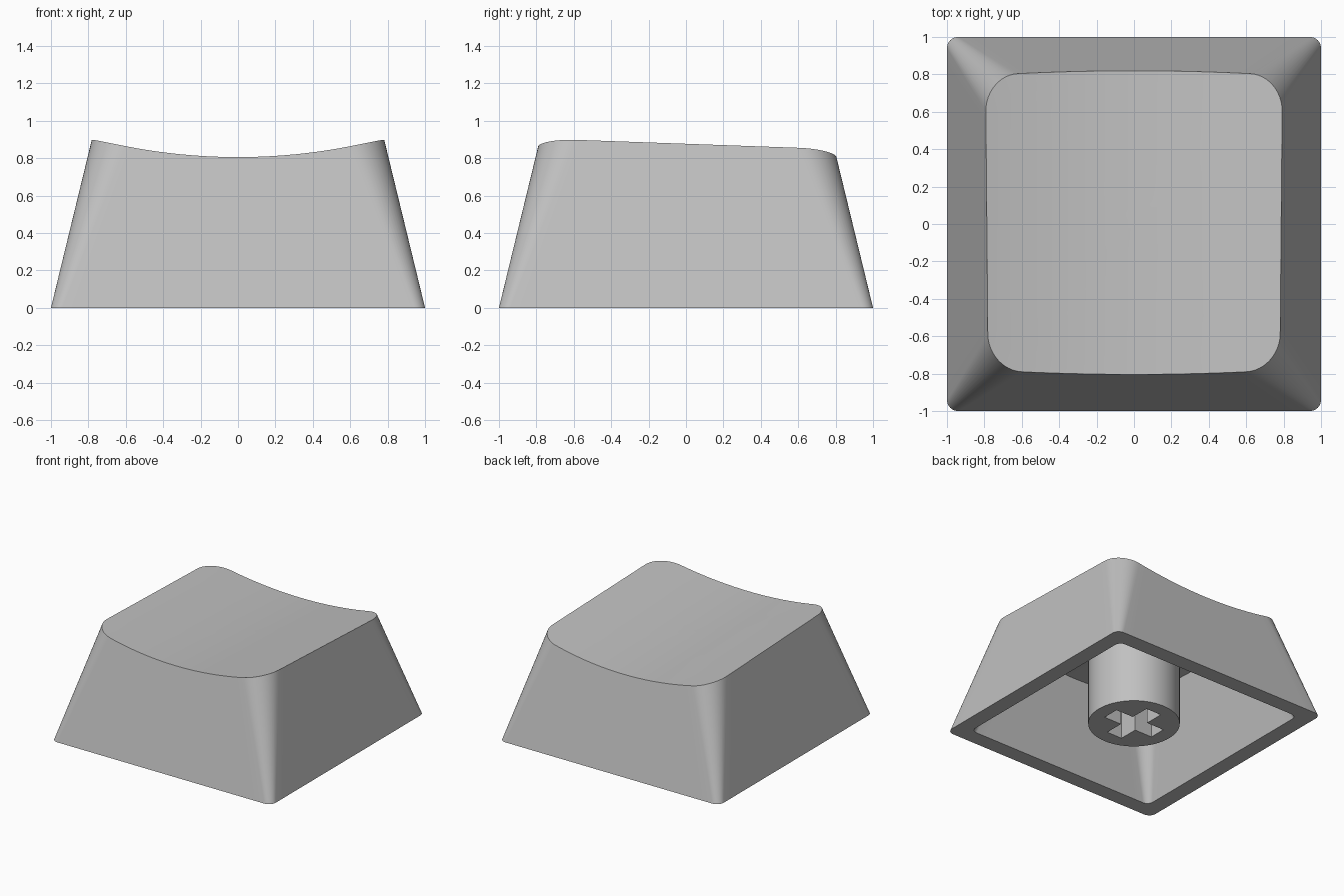
import bpy, bmesh, math
from mathutils import Vector

cube = bpy.data.objects.get("Cube")
if cube:
    bpy.data.objects.remove(cube, do_unlink=True)

# One plain grey plastic
grey = bpy.data.materials.new("light_grey_plastic")
grey.use_nodes = True
colour = (0.53, 0.53, 0.53, 1)
grey.diffuse_color = colour
bsdf = next(n for n in grey.node_tree.nodes if n.type == 'BSDF_PRINCIPLED')
bsdf.inputs["Base Color"].default_value = colour
bsdf.inputs["Roughness"].default_value = 0.6

ARC, SIDE = 12, 20            # segments per corner and per straight side
SCOOP_R = 3.09                # radius of the dished top


def dish(x, y):
    """Height of the dished, slightly tilted top."""
    return 0.775 + SCOOP_R - math.sqrt(SCOOP_R ** 2 - x * x) - 0.038 * y


def ring(z):
    """Rounded square cross-section of the tapering body at height z."""
    half, r = 1 - 0.243 * z, 0.06 + 0.15 * z
    pts = []
    for k in range(4):
        turn = k * math.pi / 2
        c, s = math.cos(turn), math.sin(turn)
        local = [(half - r + r * math.cos(a), half - r + r * math.sin(a))
                 for a in (i * math.pi / 2 / ARC for i in range(ARC + 1))]
        # straight run to the next corner
        local += [((half - r) * (1 - 2 * i / SIDE), half) for i in range(1, SIDE)]
        pts += [Vector((x * c - y * s, x * s + y * c, z)) for x, y in local]
    return pts


def finish(obj_name, bm):
    bmesh.ops.recalc_face_normals(bm, faces=bm.faces)
    mesh = bpy.data.meshes.new(obj_name)
    bm.to_mesh(mesh)
    bm.free()
    obj = bpy.data.objects.new(obj_name, mesh)
    bpy.context.collection.objects.link(obj)
    mesh.materials.append(grey)
    return obj


def smooth(obj):
    bpy.ops.object.select_all(action='DESELECT')
    obj.select_set(True)
    bpy.context.view_layer.objects.active = obj
    bpy.ops.object.shade_smooth_by_angle(angle=math.radians(30))


def bridge(bm, a, b):
    n = len(a)
    for i in range(n):
        j = (i + 1) % n
        bm.faces.new((a[i], a[j], b[j], b[i]))


def skin(bm, scale):
    """Walls plus dished cap, scaled about the origin; returns the open rim."""
    low, high = ring(0), ring(1)
    rim_pts = []
    for p, q in zip(low, high):
        t = 0.8
        for _ in range(12):   # slide up the wall until it meets the dish
            v = p.lerp(q, t)
            t = dish(v.x, v.y)
        rim_pts.append(p.lerp(q, t))
    base = [bm.verts.new(p * scale) for p in low]
    last = [bm.verts.new(p * scale) for p in rim_pts]
    bridge(bm, base, last)
    steps = 12
    for k in range(1, steps):
        f = 1 - k / steps
        new = [bm.verts.new(Vector((p.x * f, p.y * f, dish(p.x * f, p.y * f))) * scale)
               for p in rim_pts]
        bridge(bm, last, new)
        last = new
    hub = bm.verts.new((0, 0, dish(0, 0) * scale))
    for i in range(len(last)):
        bm.faces.new((last[i], last[(i + 1) % len(last)], hub))
    return base


# Hollow cap: outer skin, inner skin and the flat bottom rim
bm = bmesh.new()
bridge(bm, skin(bm, 1.0), skin(bm, 0.87))
smooth(finish("cap_shell", bm))


def prism(outline, z0, z1):
    bm = bmesh.new()
    face = bm.faces.new([bm.verts.new((x, y, z0)) for x, y in outline])
    top = bmesh.ops.extrude_face_region(bm, geom=[face], use_keep_orig=True)["geom"]
    bmesh.ops.translate(bm, vec=(0, 0, z1 - z0),
                        verts=[v for v in top if isinstance(v, bmesh.types.BMVert)])
    return bm


# Round mounting stem
circle = [(0.345 * math.cos(i * math.tau / 64), 0.345 * math.sin(i * math.tau / 64))
          for i in range(64)]
stem = finish("mounting_stem", prism(circle, 0, 0.72))

# Cross-shaped socket cut into the stem
L, W = 0.23, 0.07
cross = []
for k in range(4):
    c, s = round(math.cos(k * math.pi / 2)), round(math.sin(k * math.pi / 2))
    cross += [(x * c - y * s, x * s + y * c) for x, y in ((L, -W), (L, W), (W, W))]
cutter = finish("socket_cutter", prism(cross, -0.1, 0.5))
cutter.hide_render = True

bpy.context.view_layer.objects.active = stem
cut = stem.modifiers.new("socket", 'BOOLEAN')
cut.operation = 'DIFFERENCE'
cut.solver = 'EXACT'
cut.object = cutter
bpy.ops.object.modifier_apply(modifier=cut.name)
bpy.data.objects.remove(cutter, do_unlink=True)
smooth(stem)
